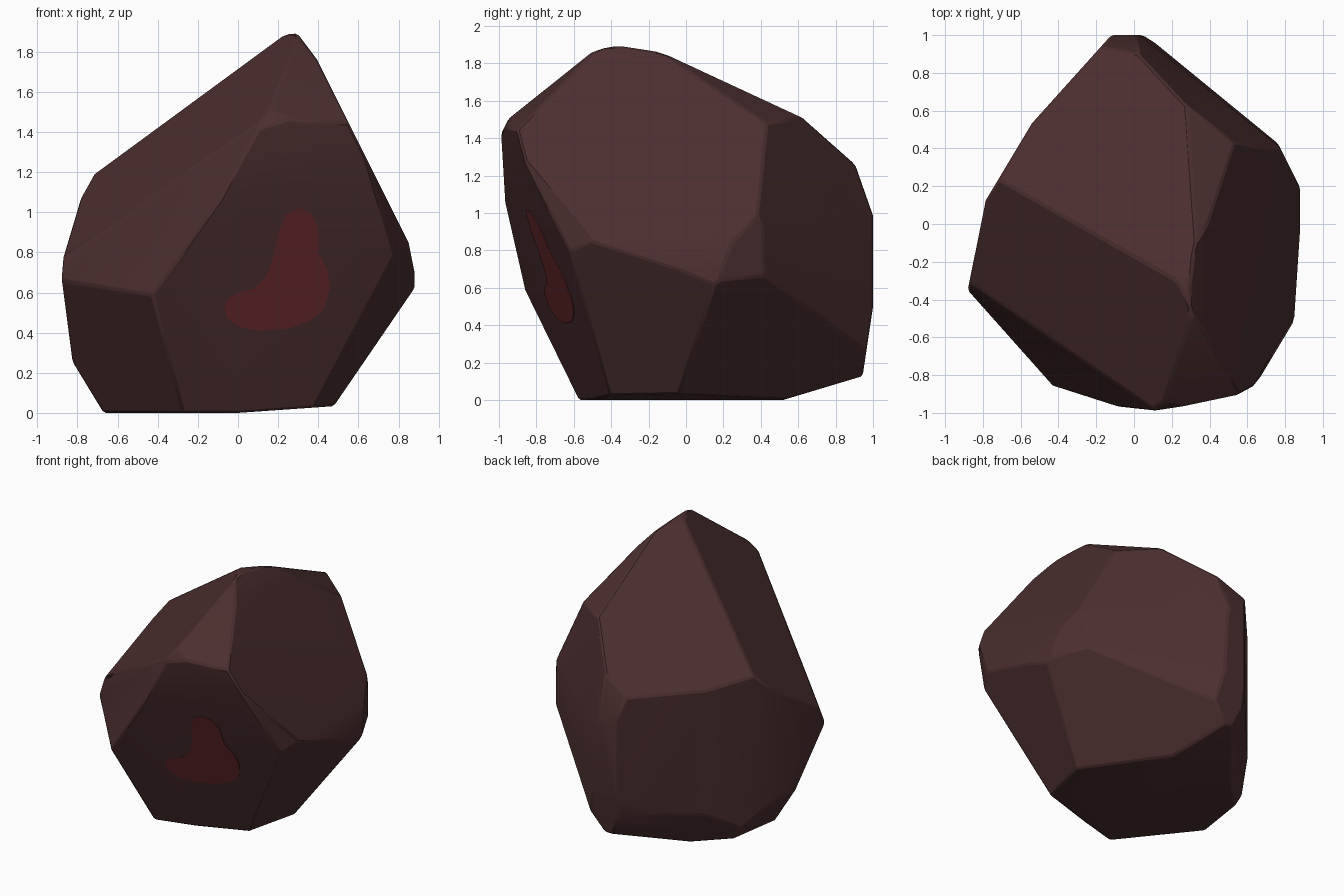
import bpy, bmesh
from mathutils import Vector

if "Cube" in bpy.data.objects:
    bpy.data.objects.remove(bpy.data.objects["Cube"])


def material(name, rgb):
    m = bpy.data.materials.new(name)
    m.diffuse_color = (*rgb, 1)
    m.use_nodes = True
    m.node_tree.nodes["Principled BSDF"].inputs["Base Color"].default_value = m.diffuse_color
    return m


stone = material("dark brown stone", (0.072, 0.028, 0.028))
red = material("dull red mineral", (0.15, 0.024, 0.026))

# Fracture planes: outward normal and offset (n . p <= d)
FRONT = ((0.27, -1, -0.42), 0.50)
planes = [
    # front
    FRONT,
    ((0.2, -1, -0.17), 0.77), ((0, -2, 1), 3.4), ((0.25, -0.88, 1), 2.38),
    ((1, -0.6, 0), 1.155),
    # crown
    ((-0.49, 0.43, 1), 1.645), ((0.5, 0.5, 1), 1.965), ((-1, -0.47, 1), 1.80),
    ((0, 0.15, 1), 1.84), ((0, -0.5, 1), 2.11), ((-0.45, 0, 1), 1.78),
    # left
    ((-2.04, -1.98, 1), 3.17), ((-1.26, -1, -0.82), 0.92),
    ((-0.5, 0.45, 0), 0.51), ((-1, 0.6, 0), 0.86), ((-1, 0.2, 0), 0.81),
    ((-1, 0.15, -0.6), 0.66), ((-0.5, 0.5, -0.08), 0.525), ((-0.5, 0.5, -0.3), 0.465),
    # back
    ((0.62, 0.78, 0.23), 1.01), ((0.62, 0.78, 0.03), 0.825),
    ((0, 1, 0.35), 1.345), ((0, 1, -0.15), 0.925),
    # right
    ((1, 0, 0.5), 1.275), ((1, 0, 0.75), 1.715), ((1, 0, 0.2), 1.02),
    ((1, 0.5, 0), 0.975),
    ((1, -0.26, -0.6), 0.47), ((1, 0.574, -0.87), 0.43),
    # foot
    ((0, 0.3, -1), 0.155), ((0.07, 0, -1), 0.0),
    # overall limits
    ((1, 0, 0), 0.88), ((-1, 0, 0), 0.88),
    ((0, 1, 0), 1.0), ((0, -1, 0), 1.0),
    ((0, 0, 1), 1.89), ((0, 0, -1), 0.0),
]

# Rough round lump, chipped by every plane
bm = bmesh.new()
bmesh.ops.create_icosphere(bm, subdivisions=3, radius=1.4)
bmesh.ops.translate(bm, verts=bm.verts, vec=(0, 0, 0.9))
for normal, d in planes:
    n = Vector(normal)
    bmesh.ops.bisect_plane(bm, geom=bm.verts[:] + bm.edges[:] + bm.faces[:],
                           dist=1e-5, plane_co=n * (d / n.length_squared),
                           plane_no=n, clear_outer=True)
    bmesh.ops.holes_fill(bm, edges=[e for e in bm.edges if e.is_boundary], sides=0)
bmesh.ops.remove_doubles(bm, verts=bm.verts, dist=0.02)
points = [v.co.copy() for v in bm.verts]
bm.free()

# Clean closed skin round the chipped lump
bm = bmesh.new()
for p in points:
    bm.verts.new(p)
bmesh.ops.convex_hull(bm, input=bm.verts)
loose = [v for v in bm.verts if not v.link_faces]
bmesh.ops.delete(bm, geom=loose, context='VERTS')
bmesh.ops.dissolve_limit(bm, angle_limit=0.05, verts=bm.verts, edges=bm.edges)
bmesh.ops.recalc_face_normals(bm, faces=bm.faces)
mesh = bpy.data.meshes.new("boulder")
bm.to_mesh(mesh)
bm.free()
mesh.materials.append(stone)
boulder = bpy.data.objects.new("boulder", mesh)
bpy.context.collection.objects.link(boulder)
bpy.context.view_layer.objects.active = boulder
boulder.select_set(True)
bpy.ops.object.shade_smooth_by_angle(angle=0.35)
bevel = boulder.modifiers.new("worn edges", 'BEVEL')
bevel.width = 0.012
bevel.segments = 1
bevel.limit_method = 'ANGLE'
bevel.angle_limit = 0.4

# Red patch: thin plate lying on the front fracture
outline = [(-0.07, .52), (-0.05, .57), (0, .6), (.08, .62), (.14, .68), (.18, .79),
           (.2, .9), (.24, .99), (.3, 1.02), (.36, 1.0), (.4, .93), (.4, .8),
           (.445, .72), (.46, .63), (.43, .52), (.36, .46), (.25, .42), (.1, .41),
           (0, .43), (-.05, .47)]


def on_front(x, z, lift):
    return (x, FRONT[0][0] * x + FRONT[0][2] * z - FRONT[1] - lift, z)


bm = bmesh.new()
outer = [bm.verts.new(on_front(x, z, 0.004)) for x, z in outline]
inner = [bm.verts.new(on_front(x, z, -0.001)) for x, z in outline]
bm.faces.new(outer)
bm.faces.new(inner[::-1])
for i in range(len(outline)):
    j = (i + 1) % len(outline)
    bm.faces.new((outer[i], inner[i], inner[j], outer[j]))
bmesh.ops.recalc_face_normals(bm, faces=bm.faces)
mesh = bpy.data.meshes.new("red_patch")
bm.to_mesh(mesh)
bm.free()
mesh.materials.append(red)
bpy.context.collection.objects.link(bpy.data.objects.new("red_patch", mesh))
